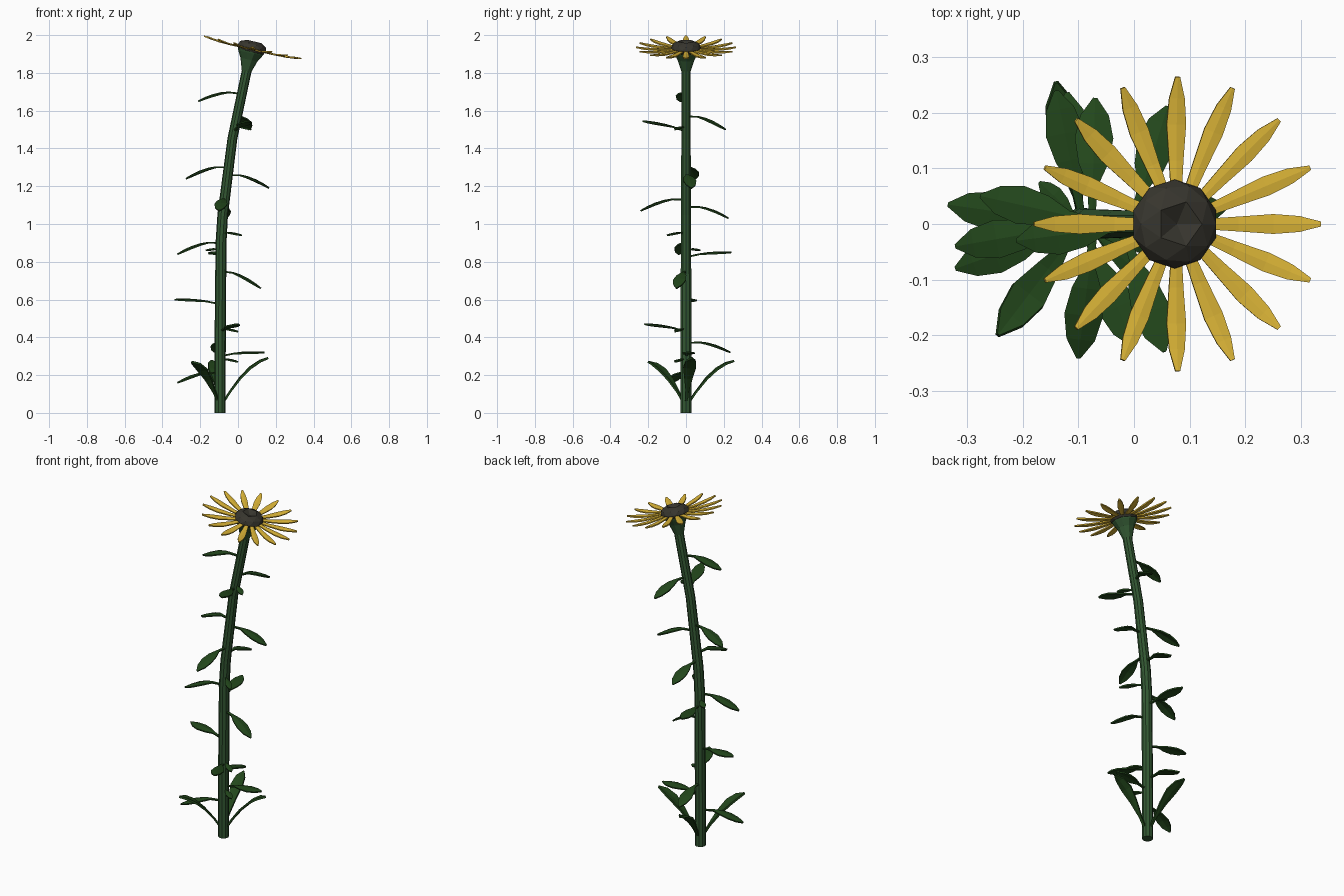
import bpy, bmesh, math
from mathutils import Vector, Matrix

if "Cube" in bpy.data.objects:
    bpy.data.objects.remove(bpy.data.objects["Cube"])


def material(name, rgb):
    m = bpy.data.materials.new(name)
    m.diffuse_color = (*rgb, 1)
    m.use_nodes = True
    m.node_tree.nodes["Principled BSDF"].inputs["Base Color"].default_value = m.diffuse_color
    return m


STEM = material("stem_green", (0.032, 0.095, 0.032))
LEAF = material("leaf_green", (0.016, 0.062, 0.011))
GOLD = material("petal_yellow", (0.74, 0.48, 0.04))
DARK = material("disc_brown", (0.038, 0.036, 0.027))


def finish(name, bm, mat, thickness=0):
    me = bpy.data.meshes.new(name)
    bmesh.ops.recalc_face_normals(bm, faces=bm.faces)
    bm.to_mesh(me)
    bm.free()
    ob = bpy.data.objects.new(name, me)
    bpy.context.collection.objects.link(ob)
    me.materials.append(mat)
    if thickness:
        mod = ob.modifiers.new("thickness", 'SOLIDIFY')
        mod.thickness = thickness
        mod.offset = 0
    return ob


def tube(name, path, mat, sides=10):
    """Rings of (x, z, radius) along a path in the xz plane."""
    bm = bmesh.new()
    rings = []
    for i, (x, z, r) in enumerate(path):
        a, b = path[max(i - 1, 0)], path[min(i + 1, len(path) - 1)]
        d = Vector((b[0] - a[0], 0, b[1] - a[1])).normalized()
        side = Vector((d.z, 0, -d.x))
        ring = []
        for k in range(sides):
            t = math.tau * k / sides
            ring.append(bm.verts.new(Vector((x, 0, z)) + side * r * math.cos(t)
                                     + Vector((0, r * math.sin(t), 0))))
        rings.append(ring)
    for p, q in zip(rings, rings[1:]):
        for k in range(sides):
            n = (k + 1) % sides
            bm.faces.new((p[k], p[n], q[n], q[k]))
    bm.faces.new(rings[0])
    bm.faces.new(rings[-1])
    return finish(name, bm, mat)


def blade(bm, start, end, arch, stations, fold):
    """Folded strip from start to end; stations are (t, half width)."""
    run = end - start
    side = Vector((-run.y, run.x, 0)).normalized()
    rows = []
    for t, w in stations:
        c = start + run * t + Vector((0, 0, arch * 4 * t * (1 - t)))
        rows.append([bm.verts.new(c + side * w * s + Vector((0, 0, abs(s) * w * fold)))
                     for s in (-1, 0, 1)])
    for p, q in zip(rows, rows[1:]):
        for k in range(2):
            bm.faces.new((p[k], p[k + 1], q[k + 1], q[k]))


# Stem and the flared green cup under the flower
path = [(-.095, 0, .03), (-.095, .3, .03), (-.09, .9, .029), (-.081, 1.05, .028),
        (-.03, 1.45, .026), (.05, 1.83, .026)]
tube("stem", path, STEM)
tube("flower_cup", [(.045, 1.81, .026), (.058, 1.87, .046), (.066, 1.905, .066),
                    (.071, 1.928, .074)], STEM)


def stem_x(z):
    for a, b in zip(path, path[1:]):
        if z <= b[1]:
            return a[0] + (b[0] - a[0]) * (z - a[1]) / (b[1] - a[1])


# Stem leaves: attachment height, tip x, tip y, tip z
leaves = [
    (.21, -.32, -.08, .16), (.30, .14, .02, .32), (.37, -.12, .235, .32),
    (.43, .0, -.22, .47), (.575, -.335, .035, .60), (.75, .12, -.05, .66),
    (.825, -.14, .24, .85), (.90, -.32, -.04, .84), (1.09, -.07, .225, 1.03),
    (1.13, -.10, -.24, 1.07), (1.26, .165, .03, 1.19), (1.30, -.275, .05, 1.24),
    (1.49, .055, -.23, 1.545), (1.57, .06, .21, 1.50), (1.69, -.21, -.03, 1.65),
]
leaf_shape = [(0, .005), (.3, .008), (.48, .026), (.68, .034), (.86, .025), (1, .003)]
bm = bmesh.new()
for z, x, y, tip in leaves:
    blade(bm, Vector((stem_x(z), 0, z)), Vector((x, y, tip)),
          .023 if tip < z else .01, leaf_shape, -.2)
# Small side leaves
for z, x, y, tip in [(.28, 0, -.06, .27), (.44, 0, -.06, .43), (.95, .02, -.10, .94),
                     (.86, -.17, .075, .86), (1.51, .07, -.06, 1.50)]:
    blade(bm, Vector((stem_x(z), 0, z)), Vector((x, y, tip)), .008,
          [(t, w * .5) for t, w in leaf_shape], -.2)
finish("stem_leaves", bm, LEAF, .008)

# Upright leaves at the base
bm = bmesh.new()
for x, y, tip in [(.16, .03, .29), (-.245, -.2, .27), (-.14, .255, .275)]:
    blade(bm, Vector((-.093, 0, .03)), Vector((x, y, tip)), .045,
          [(0, .006), (.2, .008), (.42, .022), (.64, .034), (.84, .026), (1, .003)], .15)
finish("base_leaves", bm, LEAF, .011)

# Tilted flower head: 16 petals around a flattened disc
tilt = Matrix.Translation((.076, 0, 1.926)) @ Matrix.Rotation(math.radians(13), 4, 'Y')
bm = bmesh.new()
for i in range(16):
    a = math.tau * i / 16
    d = Vector((math.cos(a), math.sin(a), 0))
    blade(bm, d * .05, d * .265 + Vector((0, 0, .010)), -.006,
          [(0, .009), (.3, .013), (.6, .0175), (.82, .014), (1, .004)], -.1)
bm.transform(tilt)
finish("petals", bm, GOLD, .007)

bm = bmesh.new()
bmesh.ops.create_icosphere(bm, subdivisions=2, radius=.080)
for v in bm.verts:
    v.co.x -= .004
    v.co.z = v.co.z * .52 + .006
max(bm.verts, key=lambda v: v.co.z).co.z -= .025   # dimple in the middle
bm.transform(tilt)
finish("flower_disc", bm, DARK)
